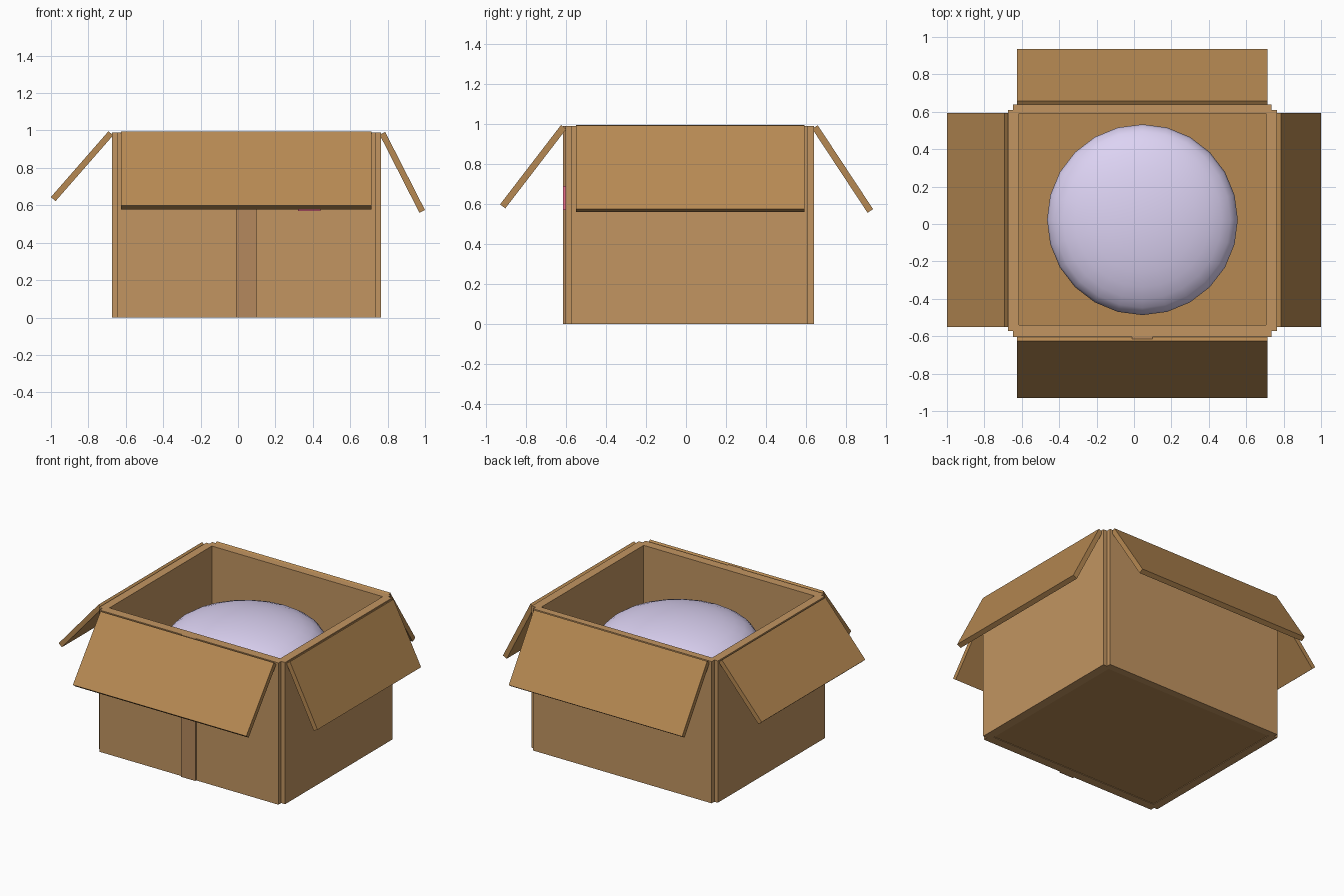
import bpy, math
from mathutils import Vector, Matrix

if "Cube" in bpy.data.objects:
    bpy.data.objects.remove(bpy.data.objects["Cube"])


def material(name, rgb):
    m = bpy.data.materials.new(name)
    m.diffuse_color = (*rgb, 1)
    m.use_nodes = True
    m.node_tree.nodes["Principled BSDF"].inputs["Base Color"].default_value = m.diffuse_color
    return m


CARD = material("card", (0.54, 0.30, 0.12))
FLAP = material("flap_card", (0.47, 0.25, 0.085))
TAPE = material("tape", (0.46, 0.25, 0.11))
PINK = material("pink", (0.80, 0.15, 0.25))
LILAC = material("lilac", (0.72, 0.65, 0.90))


def box(name, lo, hi, mat):
    lo, hi = Vector(lo), Vector(hi)
    bpy.ops.mesh.primitive_cube_add(size=1)
    o = bpy.context.object
    o.name = name
    o.data.transform(Matrix.Diagonal((*(hi - lo), 1)))
    o.location = (lo + hi) / 2
    o.data.materials.append(mat)
    return o


def flap(name, axis, hinge, tip, span, thick=0.033):
    """Hanging panel; hinge and tip are (outward, z) points, span runs along the other axis."""
    a, b = Vector(hinge), Vector(tip)
    d = b - a
    h, t = d.length / 2, thick / 2
    lo, hi = (-h, span[0], -t), (h, span[1], t)
    if axis == "y":
        lo, hi = (span[0], -h, -t), (span[1], h, t)
    o = box(name, lo, hi, FLAP)
    mid, angle = (a + b) / 2, math.atan2(d.y, d.x)
    if axis == "x":
        o.location.x, o.location.z = mid
        o.rotation_euler.y = -angle
    else:
        o.location.y, o.location.z = mid
        o.rotation_euler.x = angle
    return o


# Walls, stepped at the corners, and floor
TOP = 0.99
box("front_wall", (-0.647, -0.603, 0), (0.735, -0.54, TOP), CARD)
box("back_wall", (-0.647, 0.59, 0), (0.735, 0.64, TOP), CARD)
box("left_wall", (-0.673, -0.573, 0), (-0.615, 0.61, TOP), CARD)
box("right_wall", (0.705, -0.573, 0), (0.765, 0.61, TOP), CARD)
box("floor", (-0.64, -0.565, 0.004), (0.73, 0.60, 0.04), FLAP)

# Open flaps
flap("left_flap", "x", (-0.68, 0.985), (-0.988, 0.633), (-0.55, 0.593))
flap("right_flap", "x", (0.772, 0.985), (0.985, 0.567), (-0.55, 0.593))
flap("front_flap", "y", (-0.612, 0.985), (-0.917, 0.588), (-0.625, 0.715))
flap("back_flap", "y", (0.645, 0.985), (0.922, 0.565), (-0.625, 0.715))

# Tape strip and small sticker under the front flap
box("tape_strip", (-0.01, -0.614, 0), (0.10, -0.595, TOP), TAPE)
box("sticker", (0.32, -0.616, 0.57), (0.44, -0.60, 0.69), PINK)

# Soft round cushion inside
bpy.ops.mesh.primitive_uv_sphere_add(segments=24, ring_count=16, radius=1,
                                     location=(0.045, 0.023, 0.71))
cushion = bpy.context.object
cushion.name = "cushion"
cushion.data.transform(Matrix.Diagonal((0.51, 0.51, 0.18, 1)))
cushion.data.materials.append(LILAC)
bpy.ops.object.shade_smooth()
